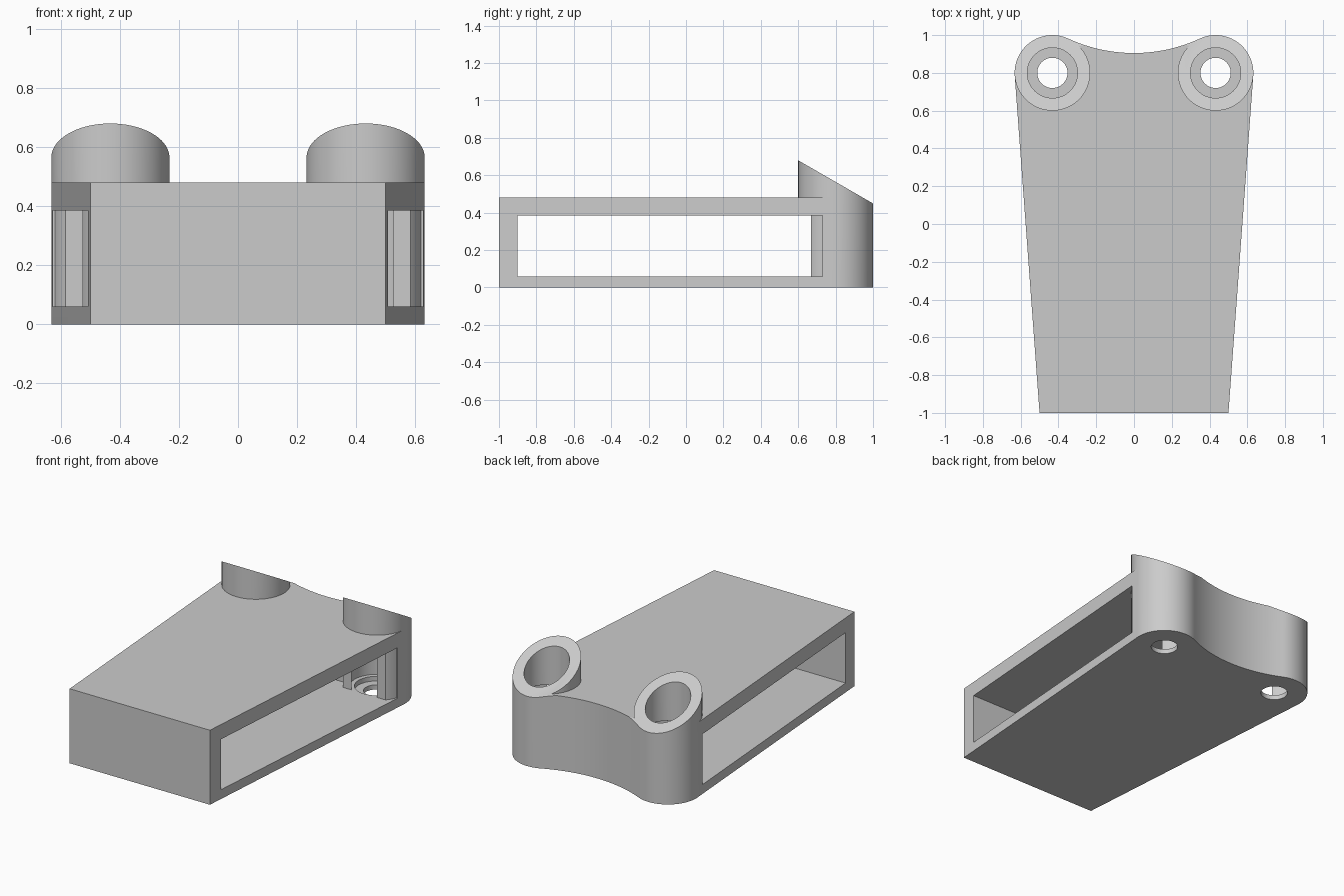
import bpy
import bmesh
from math import sin, cos, pi, radians, atan2, hypot

old = bpy.data.objects.get("Cube")
if old:
    bpy.data.objects.remove(old, do_unlink=True)

BOSS_X, BOSS_Y, BOSS_R = 0.432, 0.8, 0.2
BODY_TOP, FLOOR, CEILING = 0.48, 0.06, 0.385

grey = bpy.data.materials.new("plain_grey")
grey.use_nodes = True
grey.diffuse_color = (0.6, 0.6, 0.6, 1)
grey.node_tree.nodes["Principled BSDF"].inputs["Base Color"].default_value = (0.6, 0.6, 0.6, 1)


def prism(name, points, low, high, along_x=False):
    """Extrude a 2D outline along z, or a (y, z) outline along x."""
    place = (lambda a, b, h: (h, a, b)) if along_x else (lambda a, b, h: (a, b, h))
    bm = bmesh.new()
    bottom = [bm.verts.new(place(a, b, low)) for a, b in points]
    top = [bm.verts.new(place(a, b, high)) for a, b in points]
    bm.faces.new(bottom[::-1])
    bm.faces.new(top)
    for i in range(len(points)):
        j = (i + 1) % len(points)
        bm.faces.new((bottom[i], bottom[j], top[j], top[i]))
    bmesh.ops.recalc_face_normals(bm, faces=bm.faces)
    mesh = bpy.data.meshes.new(name)
    bm.to_mesh(mesh)
    bm.free()
    mesh.materials.append(grey)
    obj = bpy.data.objects.new(name, mesh)
    bpy.context.collection.objects.link(obj)
    return obj


def arc(cx, cy, r, start, end, step=5):
    count = round(abs(end - start) / step)
    angles = [radians(start + (end - start) * i / count) for i in range(count + 1)]
    return [(cx + r * cos(a), cy + r * sin(a)) for a in angles]


def circle(side, r):
    points = arc(BOSS_X, BOSS_Y, r, 0, 360)[:-1]
    return [(side * x, y) for x, y in points]


def box(y0, y1):
    return [(-1, y0), (1, y0), (1, y1), (-1, y1)]


def combine(target, tool, operation):
    """Apply a boolean and discard the tool."""
    tool.hide_render = True
    mod = target.modifiers.new("shape", "BOOLEAN")
    mod.operation, mod.solver, mod.object = operation, "EXACT", tool
    bpy.ops.object.select_all(action="DESELECT")
    bpy.context.view_layer.objects.active = target
    target.select_set(True)
    bpy.ops.object.modifier_apply(modifier=mod.name)
    bpy.data.objects.remove(tool, do_unlink=True)


# Tapered plan with rounded rear corners and a hollow rear edge
half = [(0.5, -1)] + arc(BOSS_X, BOSS_Y, BOSS_R, -5, 115)
hollow_y = 1.735
end_x, end_y = half[-1]
hollow_r = hypot(end_x, end_y - hollow_y)
end_angle = atan2(end_y - hollow_y, end_x) * 180 / pi
half += arc(0, hollow_y, hollow_r, end_angle, -90, 2)[1:]
outline = half + [(-x, y) for x, y in half[-2::-1]]
body = prism("bracket_body", outline, 0, BODY_TOP)

# Side-to-side opening, then the two corner bosses
combine(body, prism("opening", box(-0.9, 0.73), FLOOR, CEILING), "DIFFERENCE")
for side in (-1, 1):
    combine(body, prism("boss", circle(side, BOSS_R), 0, 0.8), "UNION")
combine(body, prism("boss_trim", box(-0.9, 0.669), FLOOR, CEILING), "DIFFERENCE")

# Sloping boss tops
slope = [(0.4, 0.795), (1.2, 0.334), (1.2, 1.2), (0.4, 1.2)]
combine(body, prism("slope", slope, -1, 1, True), "DIFFERENCE")

# Pocket, wide bore and through hole in each boss
for side in (-1, 1):
    for r, low, high in ((0.16, FLOOR, CEILING), (0.133, 0.03, 1), (0.08, -0.1, 0.2)):
        combine(body, prism("bore", circle(side, r), low, high), "DIFFERENCE")

# Tidy and shade
bm = bmesh.new()
bm.from_mesh(body.data)
bmesh.ops.remove_doubles(bm, verts=bm.verts, dist=0.0002)
bmesh.ops.dissolve_limit(bm, angle_limit=radians(0.5), verts=bm.verts, edges=bm.edges)
bm.to_mesh(body.data)
bm.free()
bpy.ops.object.shade_smooth_by_angle(angle=radians(30))
